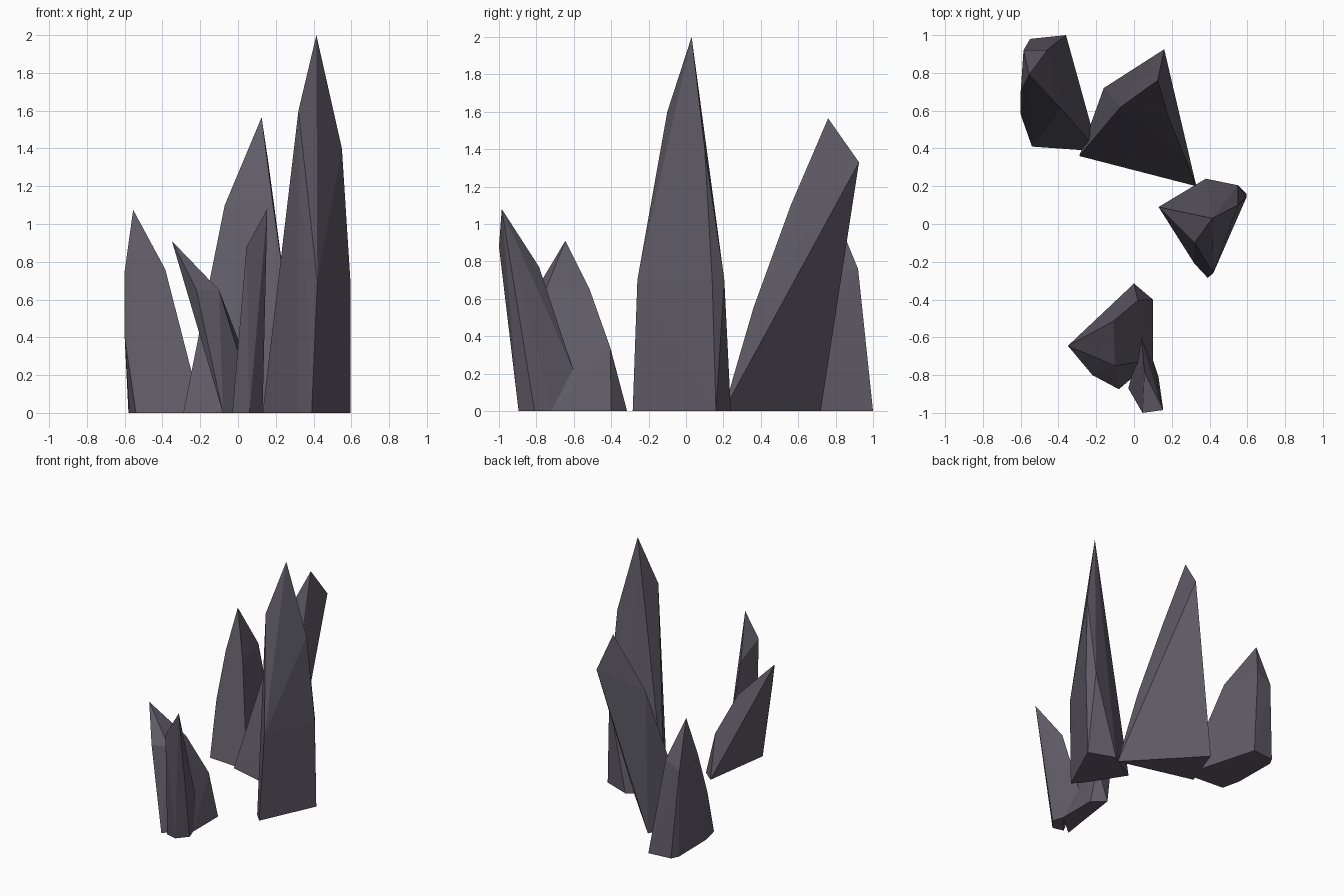
import bpy, bmesh

# One dark violet-grey stone colour
stone = bpy.data.materials.new("dark_violet_stone")
stone.diffuse_color = (0.115, 0.105, 0.135, 1)


def crystal(name, base, facets, tip):
    """Faceted shard: convex hull of ground corners, facet corners and a tip."""
    bm = bmesh.new()
    for x, y in base:
        bm.verts.new((x, y, 0))
    for p in facets + [tip]:
        bm.verts.new(p)
    res = bmesh.ops.convex_hull(bm, input=bm.verts[:])
    loose = [v for v in bm.verts if not v.link_faces]
    bmesh.ops.delete(bm, geom=loose, context='VERTS')
    bmesh.ops.recalc_face_normals(bm, faces=bm.faces[:])
    me = bpy.data.meshes.new(name)
    bm.to_mesh(me)
    bm.free()
    me.materials.append(stone)
    bpy.context.collection.objects.link(bpy.data.objects.new(name, me))


# Tall shard on the right
crystal("tall_crystal",
        [(0.13, 0.09), (0.32, -0.21), (0.39, -0.285), (0.595, 0.16), (0.38, 0.24)],
        [(0.42, -0.26, 0.7), (0.595, 0.14, 0.7), (0.55, 0.205, 0.7),
         (0.32, -0.10, 1.6), (0.55, 0.10, 1.4)],
        (0.415, 0.03, 2.0))

# Broad shard leaning backwards
crystal("leaning_back_crystal",
        [(-0.29, 0.36), (0.33, 0.20), (-0.16, 0.72)],
        [(0.265, 0.36, 0.55), (0.185, 0.56, 1.1), (-0.07, 0.62, 1.1),
         (0.16, 0.925, 1.33)],
        (0.125, 0.76, 1.565))

# Shard at the back left
crystal("back_left_crystal",
        [(-0.19, 0.385), (-0.36, 1.0), (-0.55, 0.98), (-0.58, 0.92),
         (-0.575, 0.56), (-0.54, 0.41)],
        [(-0.6, 0.58, 0.4), (-0.6, 0.70, 0.75), (-0.385, 0.61, 0.76),
         (-0.46, 0.92, 0.76), (-0.585, 0.92, 0.7)],
        (-0.555, 0.79, 1.075))

# Front shard leaning to the left
crystal("leaning_left_crystal",
        [(0.0, -0.315), (0.10, -0.40), (0.10, -0.72), (-0.03, -0.83), (-0.08, -0.875)],
        [(0.02, -0.405, 0.34), (-0.11, -0.515, 0.65), (-0.10, -0.75, 0.65),
         (-0.22, -0.80, 0.65)],
        (-0.35, -0.645, 0.91))

# Thin shard at the very front
crystal("thin_front_crystal",
        [(-0.03, -0.87), (0.06, -0.895), (0.13, -0.81), (0.10, -0.72)],
        [(0.045, -1.0, 0.88), (0.055, -0.785, 0.77), (0.04, -0.60, 0.21)],
        (0.155, -0.985, 1.08))
